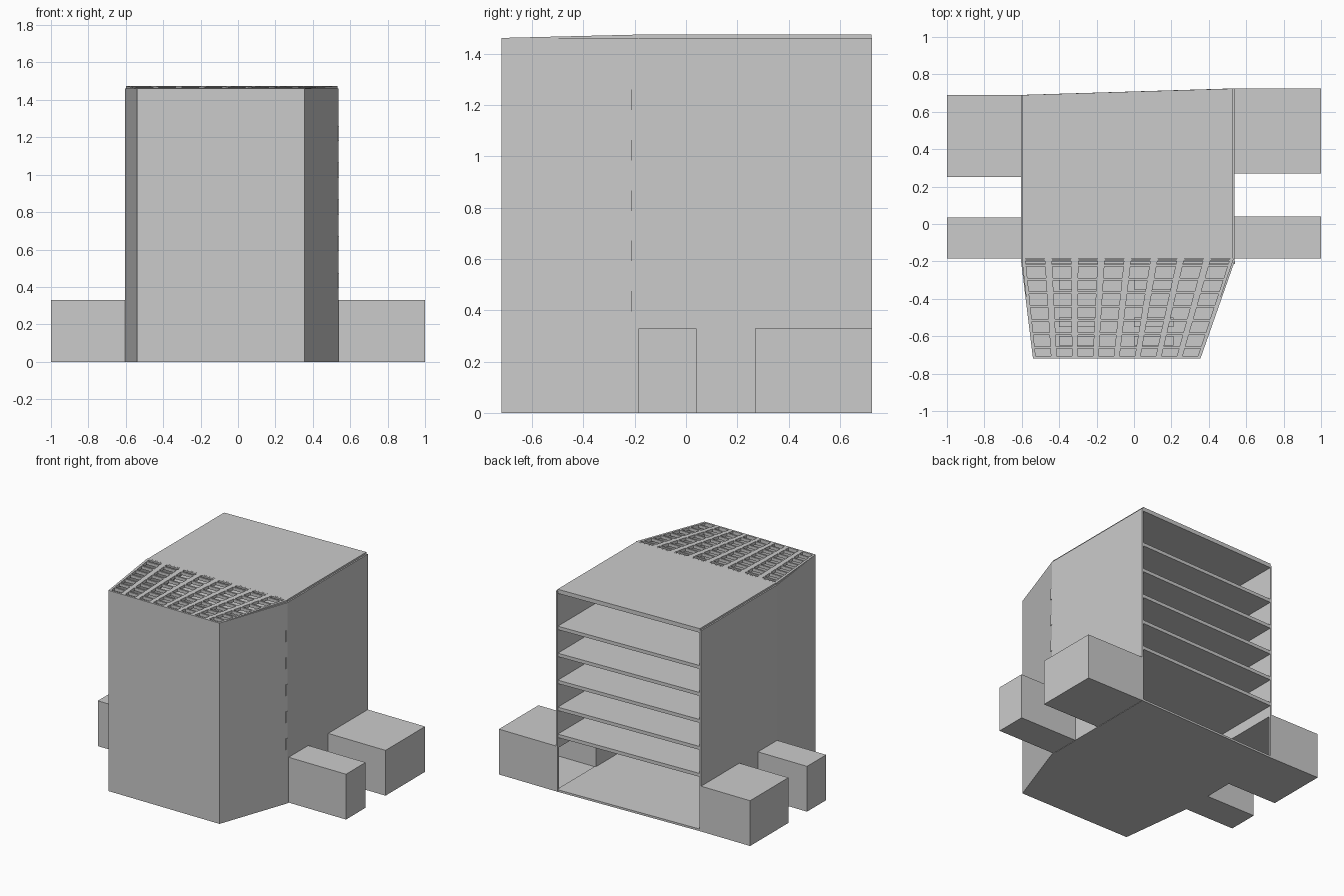
import bpy, bmesh
from mathutils import Vector

if "Cube" in bpy.data.objects:
    bpy.data.objects.remove(bpy.data.objects["Cube"])

T = 0.012       # wall thickness
WALL_TOP = 1.462


def finish(name, bm):
    bmesh.ops.recalc_face_normals(bm, faces=bm.faces)
    me = bpy.data.meshes.new(name)
    bm.to_mesh(me)
    bm.free()
    ob = bpy.data.objects.new(name, me)
    bpy.context.collection.objects.link(ob)
    return ob


def extrude(name, pts, vec):
    """Closed polygon swept along a vector."""
    bm = bmesh.new()
    face = bm.faces.new([bm.verts.new(p) for p in pts])
    new = bmesh.ops.extrude_face_region(bm, geom=[face], use_keep_orig=True)
    verts = [g for g in new["geom"] if isinstance(g, bmesh.types.BMVert)]
    bmesh.ops.translate(bm, verts=verts, vec=vec)
    return finish(name, bm)


def prism(name, plan, z0, z1):
    return extrude(name, [(x, y, z0) for x, y in plan], (0, 0, z1 - z0))


def box(name, x0, x1, y0, y1, z0, z1):
    return prism(name, [(x0, y0), (x1, y0), (x1, y1), (x0, y1)], z0, z1)


# Ground floor over the whole hexagonal plan
prism("ground_floor", [(-.54, -.72), (.355, -.72), (.535, -.2), (.535, .725),
                       (-.605, .69), (-.605, -.19)], 0, .015)

# Faceted front facade as one folded wall
prism("front_facade", [(-.605, -.19), (-.54, -.72), (.355, -.72), (.538, -.2),
                       (.526, -.2), (.346, -.708), (-.53, -.708), (-.593, -.19)],
      0, WALL_TOP)


# Side walls with doorways into the hollow wings
def side_wall(name, x, dx, y0, y1, doors):
    prof = [(y0, 0)]
    for a, b in doors:
        prof += [(a, 0), (a, .318), (b, .318), (b, 0)]
    prof += [(y1, 0), (y1, WALL_TOP), (y0, WALL_TOP)]
    extrude(name, [(x, y, z) for y, z in prof], (dx, 0, 0))


side_wall("right_wall", .538, -T, -.2, .725, [(-.17, .03), (.285, .713)])
side_wall("left_wall", -.605, T, -.19, .69, [(-.17, .02), (.265, .678)])


# Wings: thin boxes left open toward the hall
def wing(name, inner, outer, y0, y1):
    ob = box(name, min(inner, outer), max(inner, outer), y0, y1, 0, .33)
    bm = bmesh.new()
    bm.from_mesh(ob.data)
    opening = [f for f in bm.faces
               if all(abs(v.co.x - inner) < 1e-4 for v in f.verts)]
    bmesh.ops.delete(bm, geom=opening, context='FACES')
    bm.to_mesh(ob.data)
    bm.free()
    mod = ob.modifiers.new("thickness", 'SOLIDIFY')
    mod.thickness = T
    mod.offset = -1


wing("right_front_wing", .538, 1, -.185, .04)
wing("right_back_wing", .538, 1, .27, .725)
wing("left_front_wing", -.605, -1, -.185, .035)
wing("left_back_wing", -.605, -1, .25, .69)

# Upper floors with an upstand along the atrium edge
for i in range(5):
    z = .395 + .1965 * i
    prism(f"floor_{i + 1}", [(-.595, -.2), (.528, -.2), (.528, .724), (-.595, .69)],
          z, z + .025)
    box(f"balcony_edge_{i + 1}", -.595, .539, -.215, -.2, z, z + .08)

# Solid roof
prism("roof", [(-.595, -.185), (.528, -.185), (.528, .724), (-.595, .69)], 1.445, 1.475)

# Sloping roof grid over the atrium
Y0, Y1, DEPTH = -.718, -.185, .022


def grid_pt(u, y):
    t = (y - Y0) / (Y1 - Y0)
    left = -.54 - .06 * t
    right = .353 + .18 * t
    return Vector((left + (right - left) * u, y, 1.462 + .013 * t))


def bar(name, u0, u1, y0, y1):
    pts = [grid_pt(u0, y0), grid_pt(u1, y0), grid_pt(u1, y1), grid_pt(u0, y1)]
    extrude(name, pts, (0, 0, -DEPTH))


for i in range(9):
    c, h = i / 8, .017
    bar(f"grid_rafter_{i + 1}", max(0, c - h), min(1, c + h), Y0, Y1)
for i, y in enumerate([-.712, -.66, -.587, -.514, -.441, -.368, -.295, -.222, -.192]):
    bar(f"grid_crossbar_{i + 1}", 0, 1, y - .006, y + .006)

# Benches on the atrium floor
for side, x in (("left", -.4), ("right", 0)):
    for row, (a, b) in enumerate([(-.35, -.3), (-.55, -.5), (-.65, -.6)]):
        box(f"{side}_bench_{row + 1}", x, x + .21, a, b, .015, .055)
